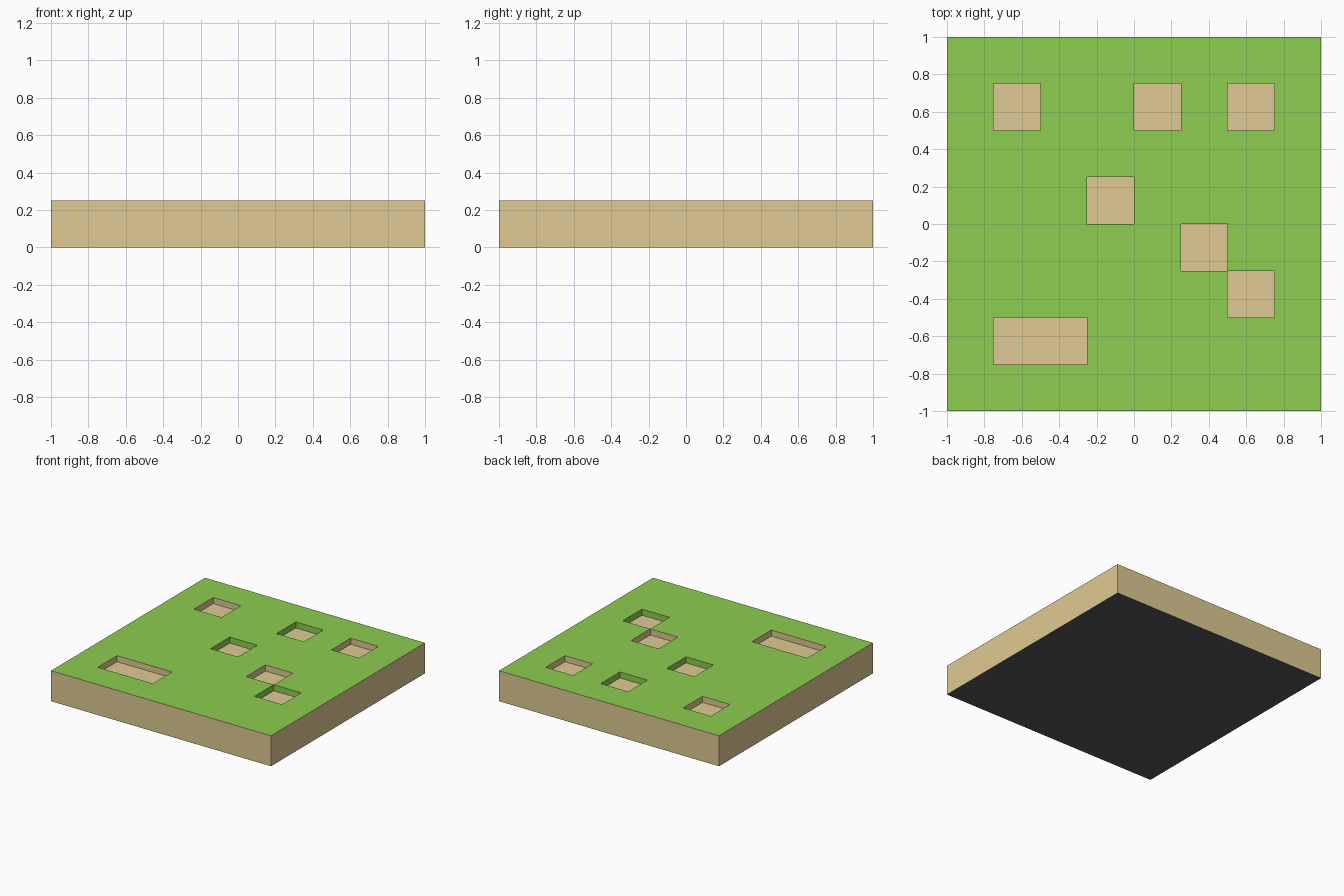
import bpy, bmesh

if "Cube" in bpy.data.objects:
    bpy.data.objects.remove(bpy.data.objects["Cube"])

CELL, N, TOP, DEPTH = 0.25, 8, 0.25, 0.05

def material(name, rgb):
    m = bpy.data.materials.new(name)
    m.diffuse_color = (*rgb, 1)
    m.use_nodes = True
    m.node_tree.nodes["Principled BSDF"].inputs["Base Color"].default_value = m.diffuse_color
    return m

GRASS = material("grass", (0.27, 0.61, 0.08))
SAND = material("sand", (0.73, 0.59, 0.29))
BASE = material("base", (0.1, 0.1, 0.1))
G, S, B = 0, 1, 2

# pits: lower-left corner cell, width in cells, wall material
pits = [(1, 6, 1, S), (4, 6, 1, G), (6, 6, 1, S), (3, 4, 1, G),
        (5, 3, 1, S), (6, 2, 1, G), (1, 1, 2, S)]
pit_cells = {(i + k, j) for i, j, w, _ in pits for k in range(w)}

bm = bmesh.new()

def quad(pts, mat):
    bm.faces.new([bm.verts.new(p) for p in pts]).material_index = mat

def flat(x0, y0, x1, y1, z, mat, up=True):
    pts = [(x0, y0, z), (x1, y0, z), (x1, y1, z), (x0, y1, z)]
    quad(pts if up else pts[::-1], mat)

def walls(x0, y0, x1, y1, z0, z1, mat, outward=True):
    ring = [(x0, y0), (x1, y0), (x1, y1), (x0, y1)]
    for a, b in zip(ring, ring[1:] + ring[:1]):
        pts = [(*a, z0), (*b, z0), (*b, z1), (*a, z1)]
        quad(pts if outward else pts[::-1], mat)

# grass top, leaving out the pit cells
for i in range(N):
    for j in range(N):
        if (i, j) not in pit_cells:
            x, y = -1 + i * CELL, -1 + j * CELL
            flat(x, y, x + CELL, y + CELL, TOP, G)

# recessed pits
for i, j, w, wall in pits:
    x, y = -1 + i * CELL, -1 + j * CELL
    box = (x, y, x + w * CELL, y + CELL)
    walls(*box, TOP - DEPTH, TOP, wall, outward=False)
    flat(*box, TOP - DEPTH, S)

# outer sides and underside
walls(-1, -1, 1, 1, 0, TOP, S)
flat(-1, -1, 1, 1, 0, B, up=False)

bmesh.ops.remove_doubles(bm, verts=bm.verts, dist=1e-4)
# merge the coplanar cells into clean flat regions
bmesh.ops.dissolve_limit(bm, angle_limit=0.01, verts=bm.verts, edges=bm.edges,
                         delimit={'MATERIAL'})

mesh = bpy.data.meshes.new("ground_tile")
bm.to_mesh(mesh)
bm.free()
for m in (GRASS, SAND, BASE):
    mesh.materials.append(m)
bpy.context.collection.objects.link(bpy.data.objects.new("ground_tile", mesh))
